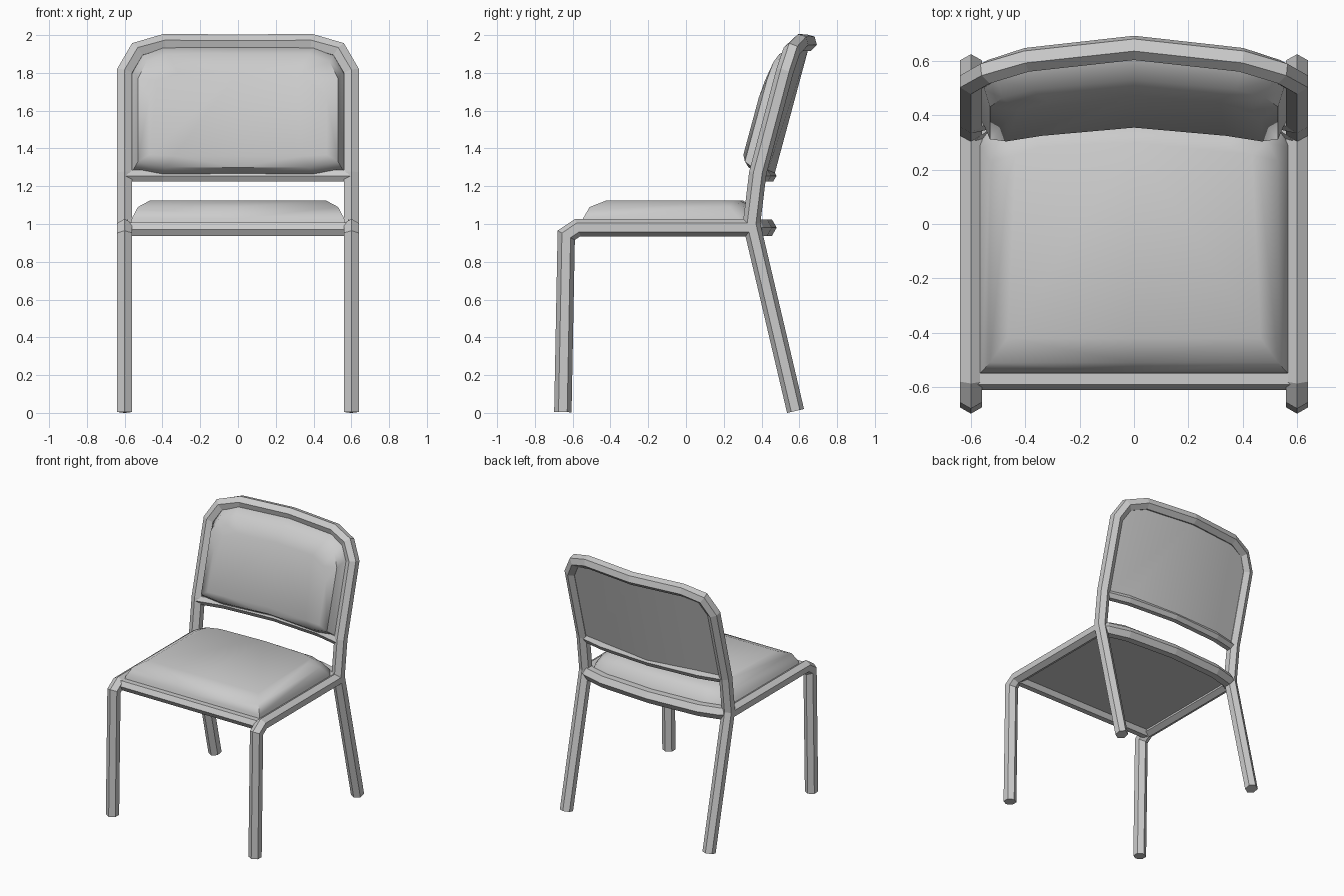
import bpy, bmesh, math
from mathutils import Vector

if "Cube" in bpy.data.objects:
    bpy.data.objects.remove(bpy.data.objects["Cube"])


def finish(name, bm):
    bmesh.ops.recalc_face_normals(bm, faces=bm.faces[:])
    me = bpy.data.meshes.new(name)
    bm.to_mesh(me)
    bm.free()
    ob = bpy.data.objects.new(name, me)
    bpy.context.collection.objects.link(ob)
    return ob


def bridge(bm, loops, closed):
    for a, b in zip(loops, loops[1:]):
        n = len(a)
        for i in range(n if closed else n - 1):
            j = (i + 1) % n
            bm.faces.new((a[i], a[j], b[j], b[i]))
    bm.faces.new(loops[0])
    bm.faces.new(loops[-1])


def tube(name, path, ref, phase=0, r=0.046):
    """Mitred six-sided tube; ref fixes the roll of the section."""
    bm = bmesh.new()
    pts = [Vector(p) for p in path]
    ref = Vector(ref)
    loops = []
    for i, p in enumerate(pts):
        t1 = (p - pts[i - 1]).normalized() if i else (pts[1] - p).normalized()
        t2 = (pts[i + 1] - p).normalized() if i < len(pts) - 1 else t1
        t = (t1 + t2).normalized()
        u = (ref - t * ref.dot(t)).normalized()
        v = t.cross(u)
        d = t2 - t1
        stretch = 1 / max(t.dot(t1), 0.3) - 1
        ring = []
        for k in range(6):
            a = math.radians(60 * k + phase)
            o = (u * math.cos(a) + v * math.sin(a)) * r
            if d.length > 1e-5:
                dn = d.normalized()
                o += dn * o.dot(dn) * stretch
            ring.append(bm.verts.new(p + o))
        loops.append(ring)
    bridge(bm, loops, True)
    return finish(name, bm)


def mirror_path(half):
    """half runs from outside to x = 0"""
    return half + [(-x, y, z) for x, y, z in reversed(half[:-1])]


def cushion(name, levels):
    """Half outline loops, lofted and mirrored across x = 0."""
    bm = bmesh.new()
    bridge(bm, [[bm.verts.new(p) for p in lv] for lv in levels], False)
    ob = finish(name, bm)
    m = ob.modifiers.new("Mirror", 'MIRROR')
    m.merge_threshold = 0.002
    bpy.ops.object.select_all(action='DESELECT')
    ob.select_set(True)
    bpy.context.view_layer.objects.active = ob
    bpy.ops.object.modifier_apply(modifier="Mirror")
    bpy.ops.object.shade_smooth_by_angle(angle=math.radians(40))
    return ob


# Front legs bending into the side seat rails
for s, side in ((-1, "left"), (1, "right")):
    x = 0.6 * s
    tube(f"front_leg_and_side_rail_{side}",
         [(x, -0.652, 0.004), (x, -0.634, 0.94), (x, -0.573, 0.981), (x, 0.35, 0.981)],
         (1, 0, 0), 30)

# Rear legs, back posts and top arch as one bent tube
tube("rear_legs_and_back_arch",
     mirror_path([(0.6, 0.58, 0.01), (0.6, 0.347, 1.0), (0.6, 0.38, 1.27),
                  (0.6, 0.522, 1.805), (0.535, 0.56, 1.918),
                  (0.395, 0.604, 1.96), (0, 0.648, 1.96)]),
     (0, 1, -0.27))

# Cross rails
tube("front_seat_rail", [(-0.59, -0.57, 0.972), (0.59, -0.57, 0.972)], (0, 1, 0), 0, 0.041)
tube("rear_seat_rail",
     mirror_path([(0.6, 0.33, 0.981), (0.55, 0.365, 0.981), (0.4, 0.405, 0.981), (0, 0.43, 0.981)]),
     (0, 0, 1), 30, 0.05)
tube("lower_back_rail",
     mirror_path([(0.6, 0.37, 1.255), (0.4, 0.415, 1.255), (0, 0.443, 1.255)]),
     (0, 1, 0), 0, 0.036)


# Seat cushion
def seat_level(z, w, front, c1, c2, back):
    return [(0, front, z), (w, front, z), (w, c1[1], z), (*c2, z), (c1[0], back - 0.015, z), (0, back, z)]


cushion("seat_cushion", [
    seat_level(0.972, 0.575, -0.555, (0.40, 0.30), (0.54, 0.36), 0.42),
    seat_level(1.03, 0.562, -0.545, (0.40, 0.28), (0.53, 0.345), 0.395),
    seat_level(1.09, 0.53, -0.51, (0.38, 0.23), (0.49, 0.305), 0.36),
    seat_level(1.125, 0.465, -0.42, (0.35, 0.17), (0.435, 0.255), 0.30),
])


# Back cushion, following the lean and bow of the frame
def back_level(off, bottom, w, top, edge):
    xz = [(0, bottom), (w * 0.72, bottom), (w, bottom + edge), (w, top - 0.13),
          (w - 0.045, top - 0.04), (w - 0.155, top), (0, top)]
    return [(x, 0.375 + (z - 1.25) * 0.27 + 0.08 * (1 - (x / 0.6) ** 1.7) + off, z) for x, z in xz]


cushion("back_cushion", [
    back_level(0.01, 1.26, 0.57, 1.945, 0.0),
    back_level(-0.04, 1.265, 0.55, 1.93, 0.03),
    back_level(-0.10, 1.30, 0.53, 1.90, 0.03),
    back_level(-0.13, 1.36, 0.47, 1.80, 0.007),
])
